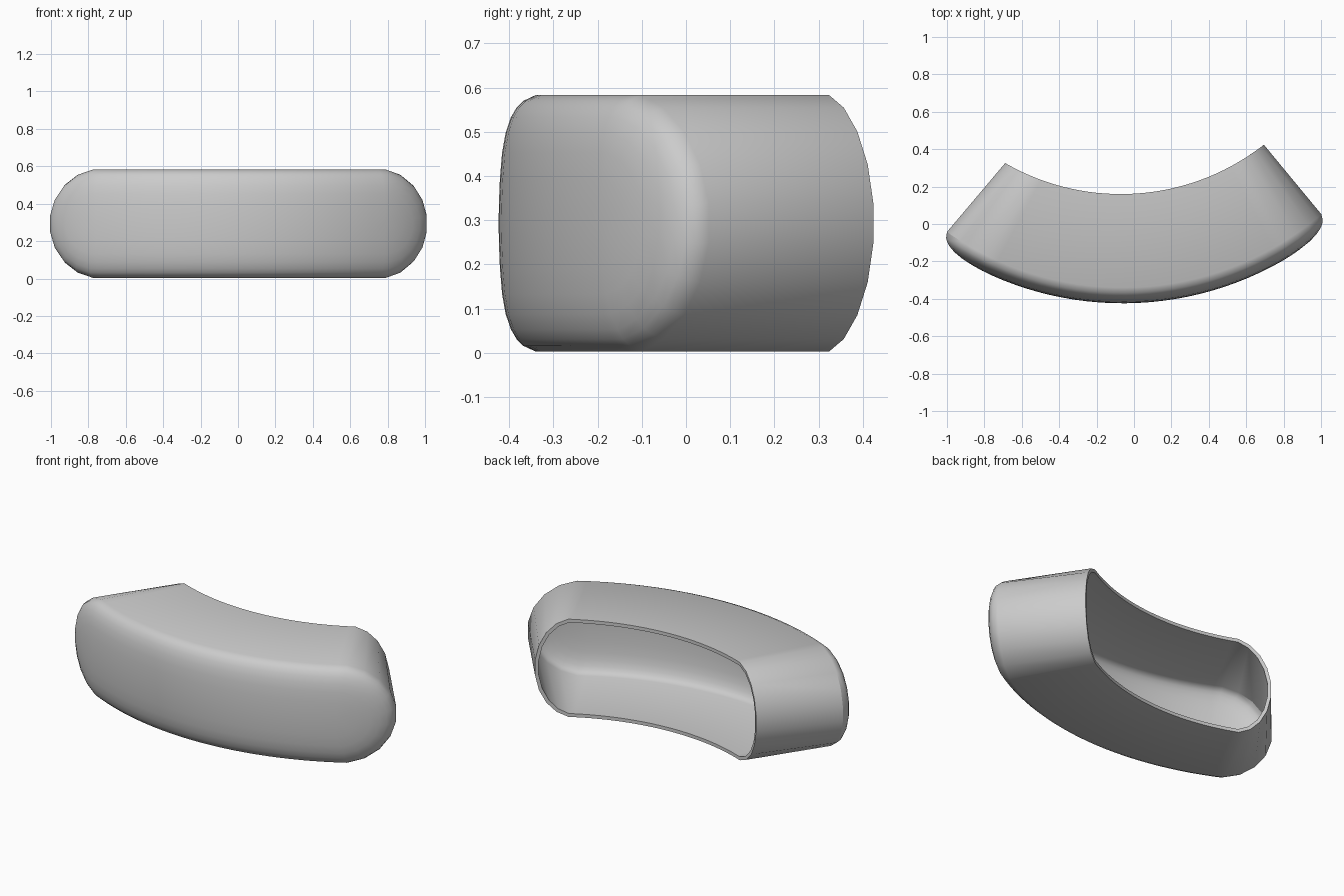
import bpy, bmesh, math

if "Cube" in bpy.data.objects:
    bpy.data.objects.remove(bpy.data.objects["Cube"])

R = 0.29                                   # half height, also the corner radius
ZC = 0.293                                 # mid height

def on_arc(cx, cy, r, tilt, half, t):
    """Point on a plan-view arc; t runs from -1 (left end) to 1 (right end)."""
    a = math.radians(tilt + half * t)
    return cx + r * math.sin(a), cy - r * math.cos(a)

def outline(inset):
    """Stadium outline in (t, z), shrunk by inset down to its spine."""
    r = (R - inset) / math.cos(math.radians(9))
    pts = []
    cols = 24
    for side in (1, -1):
        for k in range(10):                # rounded end
            a = math.radians(-81 + 18 * k)
            pts.append((side * (1 - R + r * math.cos(a)), ZC + side * r * math.sin(a)))
        zz = ZC + side * r * math.sin(math.radians(81))
        for k in range(cols + 1):          # long straight edge
            pts.append((side * (1 - R) * (1 - 2 * k / cols), zz))
    return pts

def back_ring():
    return [(*on_arc(-0.07, 1.40, 1.24, 4.06, 34, t), z) for t, z in outline(0)]

def front_ring(inset, bulge):
    return [(*on_arc(-0.06, 1.295, 1.635 + bulge, 2.7, 37.8, t), z)
            for t, z in outline(inset)]

# Side wall from the open back to the front rim, then chamfer and domed front
dome = [(0, 0), (0.013, 0.028), (0.028, 0.043), (0.05, 0.056), (0.085, 0.068),
        (0.13, 0.076), (0.19, 0.081), (0.24, 0.083), (R, 0.084)]
rings = [back_ring()] + [front_ring(d, h) for d, h in dome]

bm = bmesh.new()
vr = [[bm.verts.new(p) for p in ring] for ring in rings]
n = len(vr[0])
for a, b in zip(vr, vr[1:]):
    for i in range(n):
        j = (i + 1) % n
        bm.faces.new((a[i], a[j], b[j], b[i]))
bmesh.ops.remove_doubles(bm, verts=bm.verts, dist=0.0005)
bmesh.ops.recalc_face_normals(bm, faces=bm.faces)
bm.normal_update()
# Front faces must look towards -y
if sum(f.normal.y * f.calc_area() for f in bm.faces) > 0:
    bmesh.ops.reverse_faces(bm, faces=bm.faces)

me = bpy.data.meshes.new("curved_shell")
bm.to_mesh(me)
bm.free()
shell = bpy.data.objects.new("curved_shell", me)
bpy.context.collection.objects.link(shell)

# Thin wall, hollow inside
bpy.context.view_layer.objects.active = shell
shell.select_set(True)
mod = shell.modifiers.new("wall", 'SOLIDIFY')
mod.thickness = 0.02
mod.offset = -1
bpy.ops.object.modifier_apply(modifier=mod.name)
bpy.ops.object.shade_smooth_by_angle(angle=math.radians(30))
